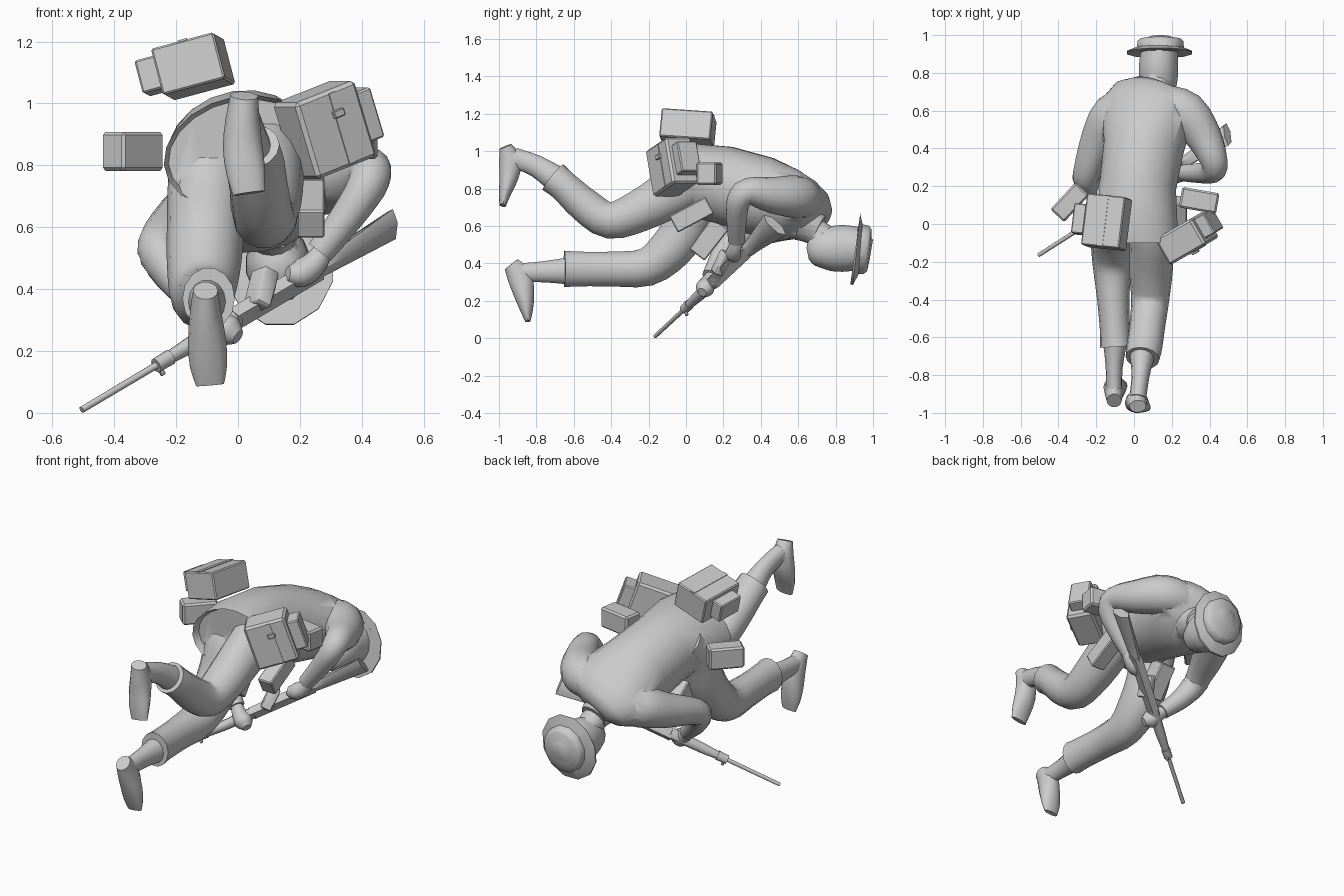
import bpy, bmesh, math
from mathutils import Vector, Matrix, Euler

GREY = bpy.data.materials.new("plain_grey")
GREY.diffuse_color = (0.6, 0.6, 0.6, 1)


def smooth_by_angle(ob, angle=50):
    bpy.ops.object.select_all(action='DESELECT')
    ob.select_set(True)
    bpy.context.view_layer.objects.active = ob
    bpy.ops.object.shade_smooth_by_angle(angle=math.radians(angle))


def finish(name, bm, smooth=True):
    bmesh.ops.recalc_face_normals(bm, faces=bm.faces[:])
    me = bpy.data.meshes.new(name)
    bm.to_mesh(me)
    bm.free()
    ob = bpy.data.objects.new(name, me)
    bpy.context.collection.objects.link(ob)
    me.materials.append(GREY)
    if smooth:
        smooth_by_angle(ob)
    return ob


def tube(name, rows, up=(0, 0, 1), sides=14, steps=3, recess=0):
    """Loft elliptical rings; each row is x, y, z, half width, half height."""
    R = [Vector(r) for r in rows]
    pts = []
    for i in range(len(R) - 1):
        a, b, c, d = R[max(i - 1, 0)], R[i], R[i + 1], R[min(i + 2, len(R) - 1)]
        for k in range(steps):
            t = k / steps
            pts.append(b + (c - a) * (t / 2) + (2 * a - 5 * b + 4 * c - d) * (t * t / 2)
                       + (3 * b - a - 3 * c + d) * (t ** 3 / 2))
    pts.append(R[-1])
    bm = bmesh.new()
    rings = []
    for i, p in enumerate(pts):
        tan = Vector((pts[min(i + 1, len(pts) - 1)] - pts[max(i - 1, 0)])[:3]).normalized()
        side = tan.cross(Vector(up)).normalized()
        top = side.cross(tan)
        ring = []
        for k in range(sides):
            a = 2 * math.pi * (k + 0.5) / sides
            ring.append(bm.verts.new(Vector(p[:3]) + side * (p[3] * math.cos(a)) + top * (p[4] * math.sin(a))))
        rings.append(ring)
    for r, s in zip(rings, rings[1:]):
        for k in range(sides):
            j = (k + 1) % sides
            bm.faces.new((r[k], r[j], s[j], s[k]))
    cap = bm.faces.new(rings[0])
    bm.faces.new(rings[-1])
    if recess:
        bmesh.ops.recalc_face_normals(bm, faces=bm.faces[:])
        bmesh.ops.inset_region(bm, faces=[cap], thickness=0.015, depth=-recess)
    return finish(name, bm)


def limb(name, rows, **kw):
    return tube(name, [(*r, r[3]) if len(r) == 4 else r for r in rows], **kw)


def box(name, loc, size, rot=(0, 0, 0), off=(0, 0, 0), bevel=0.006):
    """Box turned by rot (degrees) and shifted by off in its own frame."""
    M = Matrix.Translation(loc) @ Euler([math.radians(a) for a in rot]).to_matrix().to_4x4()
    bm = bmesh.new()
    bmesh.ops.create_cube(bm, size=1, matrix=M @ Matrix.Translation(off) @ Matrix.Diagonal((*size, 1)))
    if bevel:
        bmesh.ops.bevel(bm, geom=bm.edges[:], offset=bevel, segments=1, affect='EDGES')
    return finish(name, bm, False)


def weld(name, parts):
    """Union overlapping parts into one clean skin."""
    base = parts[0]
    for p in parts[1:]:
        m = base.modifiers.new("join", 'BOOLEAN')
        m.operation, m.solver, m.object = 'UNION', 'EXACT', p
    bpy.context.view_layer.update()
    base.data = bpy.data.meshes.new_from_object(base.evaluated_get(bpy.context.evaluated_depsgraph_get()))
    base.modifiers.clear()
    base.name = name
    for p in parts[1:]:
        bpy.data.objects.remove(p)
    smooth_by_angle(base)


# Jacket, rolled towards the left side, with a hollow hem
jacket = tube("jacket", [(0.0, -0.09, 0.845, 0.245, 0.175), (0.0, 0.0, 0.85, 0.235, 0.19),
                         (0.02, 0.2, 0.82, 0.205, 0.21), (0.05, 0.4, 0.76, 0.215, 0.215),
                         (0.07, 0.55, 0.71, 0.245, 0.195), (0.08, 0.66, 0.69, 0.245, 0.145),
                         (0.09, 0.71, 0.67, 0.2, 0.11), (0.1, 0.735, 0.655, 0.12, 0.07)],
              up=(-0.3, 0, 1), sides=20, steps=1, recess=0.04)

# Trousers
left_trouser = limb("left_trouser", [
    (-0.08, 0.16, 0.88, 0.12), (-0.095, 0.06, 0.76, 0.13), (-0.105, 0.0, 0.6, 0.125), (-0.11, -0.08, 0.48, 0.12),
    (-0.115, -0.21, 0.38, 0.105), (-0.11, -0.4, 0.37, 0.095, 0.085), (-0.1, -0.57, 0.37, 0.095, 0.08),
    (-0.095, -0.65, 0.37, 0.1, 0.085)], up=(1, 0, 0))
right_trouser = limb("right_trouser", [
    (0.09, 0.12, 0.87, 0.13), (0.095, -0.05, 0.79, 0.135, 0.12), (0.09, -0.25, 0.68, 0.115),
    (0.085, -0.41, 0.63, 0.1), (0.07, -0.54, 0.71, 0.095), (0.055, -0.65, 0.81, 0.085, 0.095),
    (0.045, -0.71, 0.86, 0.09, 0.09)], up=(1, 0, 0))

# Ankles and feet
left_ankle = limb("left_ankle", [(-0.1, -0.62, 0.36, 0.075, 0.065), (-0.105, -0.76, 0.355, 0.058, 0.045),
                                 (-0.105, -0.9, 0.35, 0.05, 0.042)], up=(1, 0, 0))
left_foot = limb("left_foot", [
    (-0.105, -0.935, 0.395, 0.045, 0.04), (-0.105, -0.89, 0.33, 0.068, 0.05), (-0.1, -0.865, 0.23, 0.055, 0.062),
    (-0.095, -0.852, 0.15, 0.035, 0.06), (-0.09, -0.845, 0.09, 0.014, 0.045)], up=(1, 0, 0), steps=2)
right_ankle = limb("right_ankle", [(0.045, -0.68, 0.84, 0.075, 0.07), (0.035, -0.8, 0.92, 0.06, 0.048),
                                   (0.02, -0.92, 0.965, 0.055, 0.045)], up=(1, 0, 0))
right_foot = limb("right_foot", [
    (0.02, -0.965, 1.025, 0.035, 0.045), (0.015, -0.94, 0.95, 0.062, 0.055), (0.015, -0.947, 0.86, 0.052, 0.064),
    (0.025, -0.967, 0.78, 0.034, 0.063), (0.035, -0.98, 0.71, 0.018, 0.052)], up=(1, 0, 0), steps=2)

# Arms and hands
right_sleeve = limb("right_sleeve", [
    (0.16, 0.64, 0.74, 0.1), (0.275, 0.59, 0.755, 0.115), (0.37, 0.46, 0.765, 0.097), (0.425, 0.33, 0.785, 0.072),
    (0.415, 0.28, 0.73, 0.064), (0.35, 0.27, 0.63, 0.054), (0.265, 0.27, 0.52, 0.045)])
left_sleeve = limb("left_sleeve", [
    (-0.01, 0.63, 0.66, 0.1), (-0.11, 0.58, 0.655, 0.115), (-0.185, 0.45, 0.605, 0.098),
    (-0.245, 0.29, 0.555, 0.075), (-0.25, 0.23, 0.51, 0.07), (-0.19, 0.18, 0.42, 0.058), (-0.1, 0.13, 0.33, 0.045)])
right_hand = limb("right_hand", [(0.28, 0.27, 0.53, 0.03), (0.245, 0.265, 0.48, 0.042), (0.2, 0.255, 0.45, 0.046),
                                 (0.16, 0.24, 0.45, 0.025)])
left_hand = limb("left_hand", [(-0.11, 0.14, 0.34, 0.03), (-0.07, 0.115, 0.295, 0.042), (-0.03, 0.1, 0.265, 0.05),
                               (0.0, 0.085, 0.245, 0.025)])

# Neck and head
neck = limb("neck", [(0.1, 0.58, 0.62, 0.09), (0.115, 0.69, 0.57, 0.072), (0.13, 0.8, 0.5, 0.07)])
collar = limb("collar", [(0.105, 0.63, 0.62, 0.105), (0.115, 0.71, 0.58, 0.08)], steps=1)
head = limb("head", [(0.13, 0.65, 0.455, 0.03, 0.03), (0.13, 0.675, 0.46, 0.07, 0.075),
                     (0.13, 0.745, 0.475, 0.1, 0.113), (0.13, 0.835, 0.48, 0.106, 0.125),
                     (0.135, 0.92, 0.48, 0.1, 0.115)])

# Brimmed hat
crown = tube("hat_crown", [(0.14, 0.908, 0.478, 0.13, 0.14), (0.14, 0.965, 0.472, 0.126, 0.135),
                           (0.14, 0.98, 0.47, 0.11, 0.115), (0.14, 0.984, 0.47, 0.07, 0.07),
                           (0.14, 0.99, 0.469, 0.06, 0.06)], up=(0, 0.12, 1), sides=12, steps=1)
brim = tube("hat_brim", [(0.135, 0.905, 0.476, 0.178, 0.198), (0.135, 0.912, 0.475, 0.178, 0.198),
                         (0.135, 0.935, 0.473, 0.125, 0.135)], up=(0, 0.12, 1), sides=12, steps=1)
weld("clothed_figure", [jacket, right_sleeve, left_sleeve, left_trouser, right_trouser, left_ankle, right_ankle,
                        left_foot, right_foot, right_hand, left_hand, collar, neck, head, crown, brim])

# Rifle laid along one slanted axis and rolled on its side
MUZZLE, BUTT = Vector((-0.505, -0.165, 0.01)), Vector((0.495, 0.475, 0.605))


def rifle_part(name, rows, sides=10):
    return tube(name, [(*MUZZLE.lerp(BUTT, t), w, h) for t, w, h in rows],
                up=(0, -0.75, 0.6), sides=sides, steps=1)


weld("rifle", [
    rifle_part("receiver", [(0.49, 0.03, 0.05), (0.77, 0.032, 0.05)], sides=4),
    rifle_part("stock", [(0.75, 0.026, 0.035), (0.83, 0.03, 0.045), (1.0, 0.032, 0.08)], sides=6),
    rifle_part("handguard", [(0.27, 0.02, 0.022), (0.36, 0.028, 0.03), (0.5, 0.032, 0.034)]),
    rifle_part("front_band", [(0.24, 0.024, 0.026), (0.285, 0.026, 0.028)]),
    rifle_part("barrel", [(0, 0.011, 0.011), (0.3, 0.012, 0.012)]),
    box("front_sight", (-0.25, 0.0, 0.14), (0.015, 0.015, 0.04), (0, -30, 30), bevel=0.002),
    box("magazine", (0.075, 0.2, 0.4), (0.06, 0.08, 0.13), (-15, 25, 30))])

# Upper pack with side pocket and strap
loc, rot = (-0.145, 0.01, 1.12), (-4, -15, -6)
box("upper_pack", loc, (0.21, 0.275, 0.155), rot)
box("upper_pack_pocket", loc, (0.07, 0.16, 0.11), rot, (-0.138, 0, 0.005))
box("upper_pack_strap", loc, (0.03, 0.27, 0.006), rot, (0, 0, 0.078), 0)

# Right pack with side pocket, strap and buckle
loc, rot = (0.28, -0.075, 0.915), (0, -19, 30)
box("side_pack", loc, (0.235, 0.16, 0.26), rot, bevel=0.012)
box("side_pack_pocket", loc, (0.07, 0.12, 0.17), rot, (0.145, 0.01, 0))
box("side_pack_strap", loc, (0.025, 0.008, 0.24), rot, (0.02, -0.08, 0), 0)
box("side_pack_buckle", loc, (0.04, 0.018, 0.025), rot, (0.02, -0.085, 0.05), 0.003)

# Belt pouches
box("left_pouch", (-0.34, 0.115, 0.845), (0.195, 0.1, 0.125), (0, 0, 47), bevel=0.01)
box("right_pouch", (0.345, 0.125, 0.88), (0.2, 0.11, 0.12), (0, 0, -10), bevel=0.01)
box("lower_right_pouch", (0.235, 0.03, 0.66), (0.09, 0.22, 0.1), (28, 0, 0))
box("lower_left_pouch", (-0.07, 0.12, 0.53), (0.1, 0.21, 0.11), (52, 0, 0))
